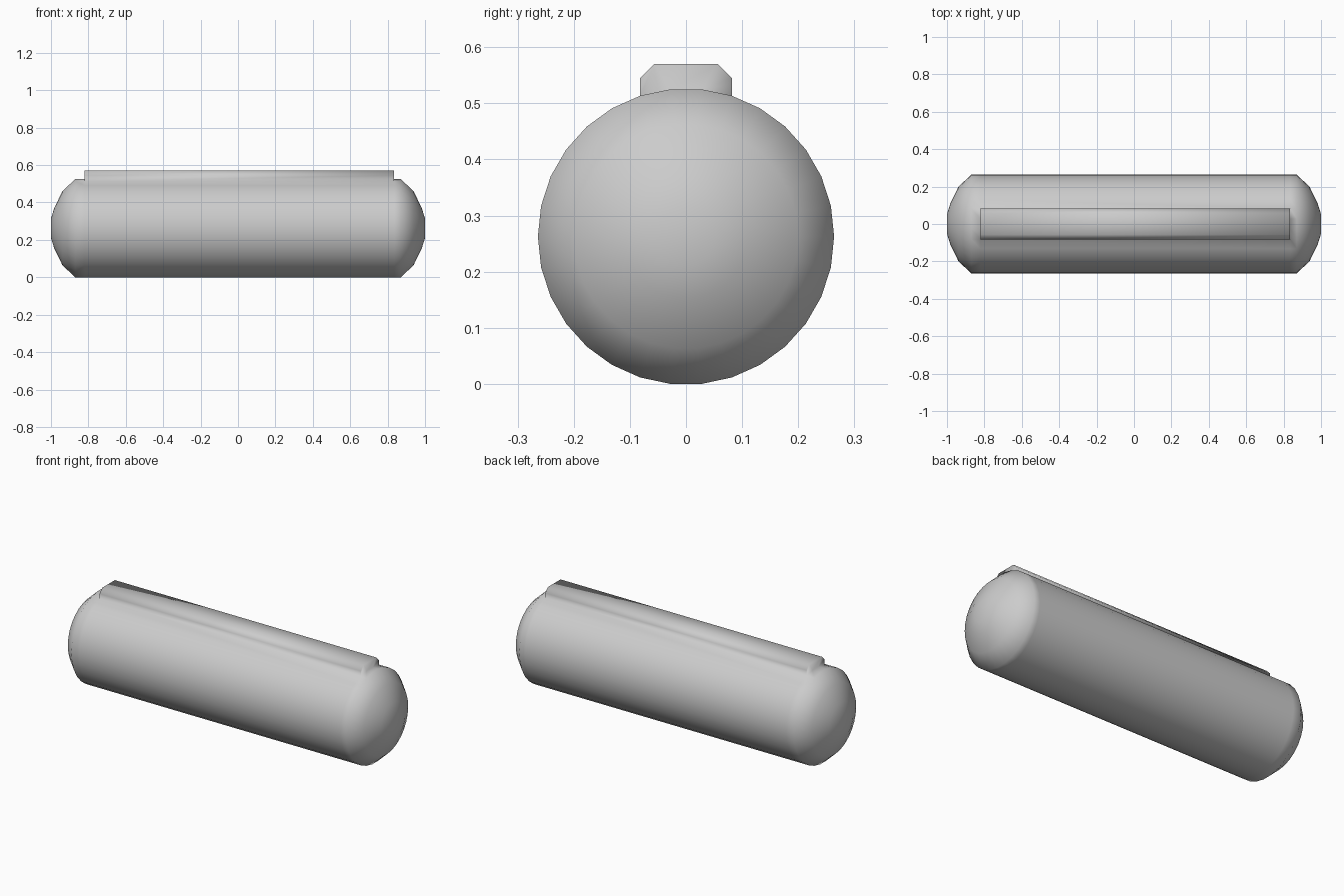
import bpy, bmesh
from math import sin, cos, radians

if "Cube" in bpy.data.objects:
    bpy.data.objects.remove(bpy.data.objects["Cube"])

SIDES = 30
R = 0.264
CZ = R * sin(radians(84))
RAIL_X0, RAIL_X1 = -0.82, 0.835

# Lathe profile (x, radius): domed ends, plus loops where the rail starts and stops
dome = [(1.0, 0.052), (0.982, 0.11), (0.938, 0.2), (0.87, R)]
profile = [(-x, r) for x, r in dome] + [(RAIL_X0, R), (RAIL_X1, R)] + dome[::-1]

bm = bmesh.new()
rings = []
for x, r in profile:
    rings.append([bm.verts.new((x, r * cos(radians(12 * i)), CZ + r * sin(radians(12 * i))))
                  for i in range(SIDES)])

# Body skin and end caps
top_faces = []
for k, (a, b) in enumerate(zip(rings, rings[1:])):
    for i in range(SIDES):
        j = (i + 1) % SIDES
        f = bm.faces.new((a[i], a[j], b[j], b[i]))
        if k == len(dome) and i in (6, 7, 8):
            top_faces.append(f)
bm.faces.new(rings[0])
bm.faces.new(rings[-1][::-1])

# Chamfered top rail, raised out of the three uppermost faces
new = bmesh.ops.extrude_face_region(bm, geom=top_faces)
bmesh.ops.delete(bm, geom=[f for f in top_faces if f.is_valid], context='FACES')
for v in new['geom']:
    if isinstance(v, bmesh.types.BMVert):
        side = 1 if v.co.y > 0 else -1
        if abs(v.co.y) > 0.05:
            v.co.z = 0.545
        else:
            v.co.y, v.co.z = side * 0.057, 0.57

bmesh.ops.recalc_face_normals(bm, faces=bm.faces)
for f in bm.faces:
    f.smooth = True

mesh = bpy.data.meshes.new("capsule_body_with_rail")
bm.to_mesh(mesh)
bm.free()
body = bpy.data.objects.new("capsule_body_with_rail", mesh)
bpy.context.collection.objects.link(body)
